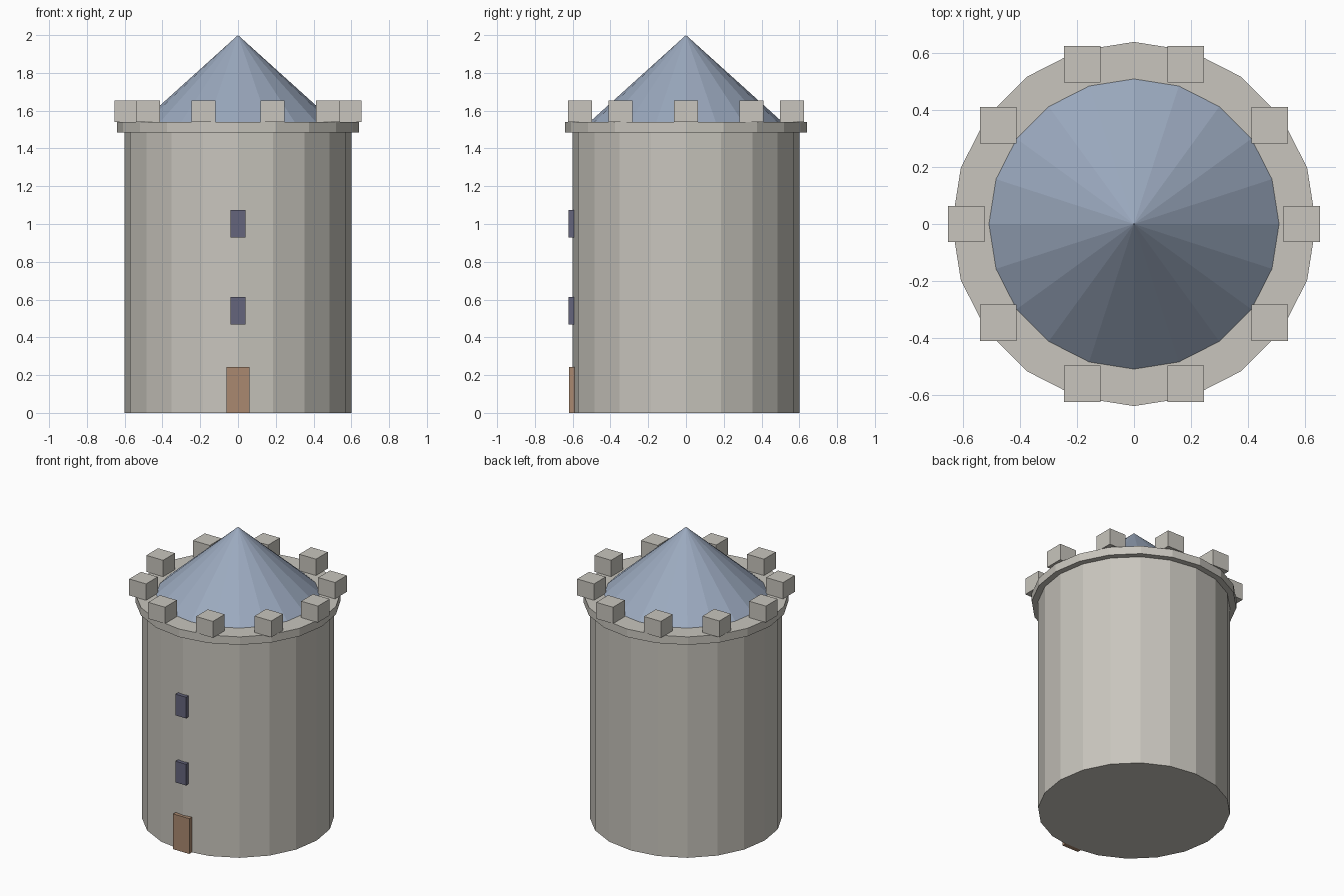
import bpy
from math import cos, sin, tau

if "Cube" in bpy.data.objects:
    bpy.data.objects.remove(bpy.data.objects["Cube"])

SIDES = 20
MERLONS = 10


def material(name, rgb):
    m = bpy.data.materials.new(name)
    m.diffuse_color = (*rgb, 1)
    m.use_nodes = True
    m.node_tree.nodes["Principled BSDF"].inputs["Base Color"].default_value = m.diffuse_color
    return m


stone = material("stone", (0.58, 0.56, 0.51))
slate = material("slate", (0.33, 0.40, 0.52))
wood = material("wood", (0.40, 0.25, 0.16))
glass = material("dark_glass", (0.13, 0.13, 0.20))


def finish(name, mat):
    ob = bpy.context.object
    ob.name = name
    ob.data.materials.append(mat)
    return ob


def drum(name, r_bottom, r_top, z0, z1, mat):
    bpy.ops.mesh.primitive_cone_add(vertices=SIDES, radius1=r_bottom, radius2=r_top,
                                    depth=z1 - z0, location=(0, 0, (z0 + z1) / 2))
    return finish(name, mat)


def box(name, size, center, mat):
    bpy.ops.mesh.primitive_cube_add(size=1, location=center)
    ob = finish(name, mat)
    ob.scale = size
    bpy.ops.object.transform_apply(location=False, rotation=False, scale=True)
    return ob


# Tower body, parapet ledge and pointed roof
drum("tower_body", 0.60, 0.60, 0, 1.49, stone)
drum("parapet_ledge", 0.64, 0.64, 1.485, 1.54, stone)
drum("roof", 0.51, 0, 1.54, 2.0, slate)

# Axis-aligned battlement blocks around the ledge
for i in range(MERLONS):
    a = tau * i / MERLONS
    box(f"battlement_{i + 1}", (0.128, 0.128, 0.113),
        (0.59 * cos(a), 0.59 * sin(a), 1.5965), stone)

# Door and windows on the front
box("door", (0.124, 0.04, 0.243), (0, -0.599, 0.1215), wood)
for name, z in (("lower_window", 0.54), ("upper_window", 1.002)):
    box(name, (0.08, 0.04, 0.146), (0, -0.603, z), glass)
